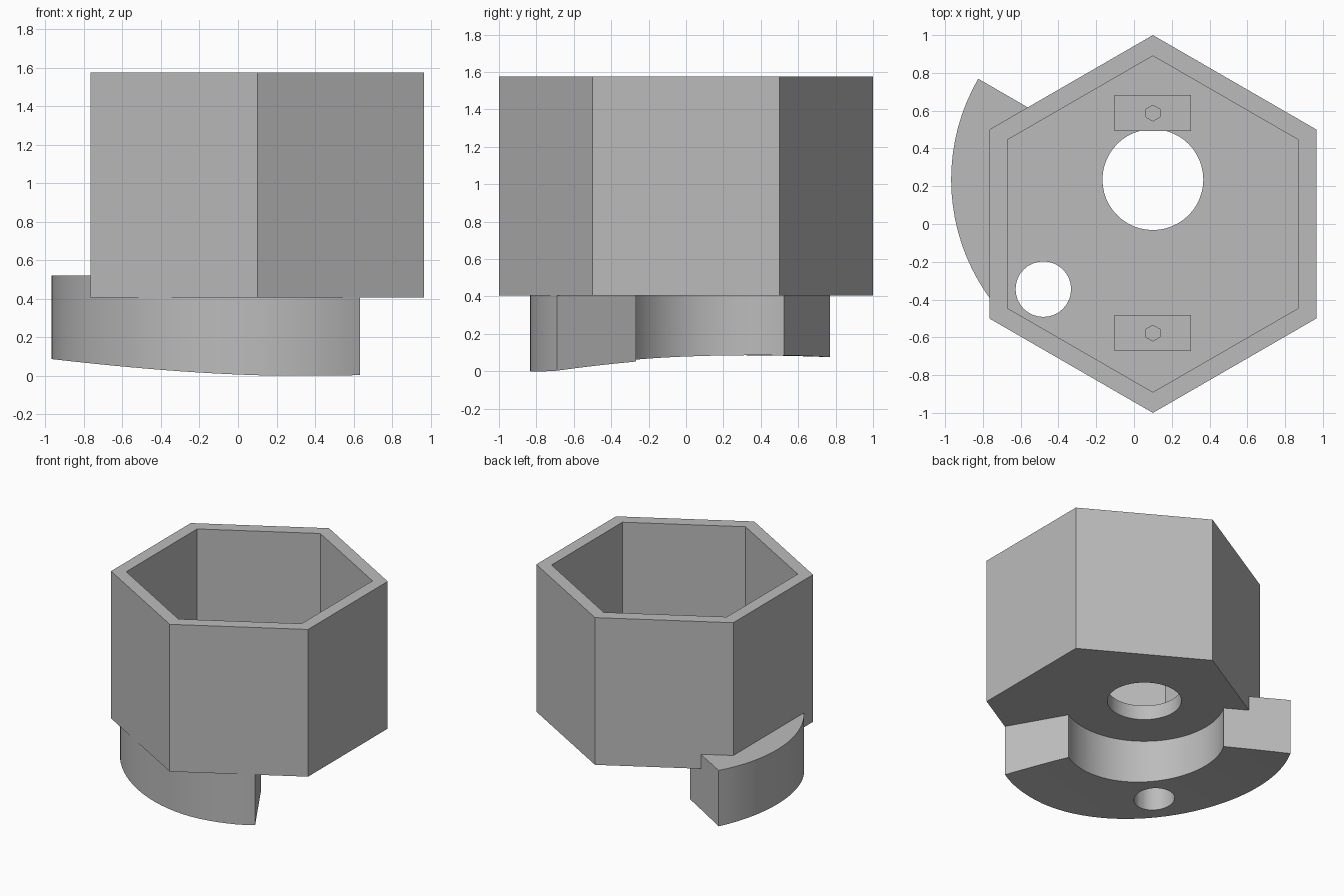
import bpy, bmesh, math

if "Cube" in bpy.data.objects:
    bpy.data.objects.remove(bpy.data.objects["Cube"], do_unlink=True)

grey = bpy.data.materials.new("plain grey")
grey.use_nodes = True
colour = (0.5, 0.5, 0.5, 1)
grey.diffuse_color = colour
grey.node_tree.nodes["Principled BSDF"].inputs["Base Color"].default_value = colour

CX = 0.1                  # axis of the hexagonal cup
PIVOT = (CX, 0.235)       # centre of the shaft hole and curved foot
FLOOR, BASE, TOP = 0.52, 0.405, 1.575


def finish(bm, name):
    bmesh.ops.recalc_face_normals(bm, faces=bm.faces)
    mesh = bpy.data.meshes.new(name)
    bm.to_mesh(mesh)
    bm.free()
    mesh.materials.append(grey)
    ob = bpy.data.objects.new(name, mesh)
    bpy.context.collection.objects.link(ob)
    return ob


def prism(name, x, y, radius, z0, z1, sides):
    """Upright prism with a corner pointing along y."""
    bm = bmesh.new()
    ring = [math.pi / 2 + math.tau * i / sides for i in range(sides)]
    face = bm.faces.new([bm.verts.new((x + radius * math.cos(a), y + radius * math.sin(a), z0))
                         for a in ring])
    ext = bmesh.ops.extrude_face_region(bm, geom=[face])["geom"]
    bmesh.ops.translate(bm, vec=(0, 0, z1 - z0),
                        verts=[v for v in ext if isinstance(v, bmesh.types.BMVert)])
    return finish(bm, name)


def block(name, x, y, z, size):
    bm = bmesh.new()
    bmesh.ops.create_cube(bm, size=1)
    bmesh.ops.scale(bm, vec=size, verts=bm.verts)
    bmesh.ops.translate(bm, vec=(x, y, z), verts=bm.verts)
    return finish(bm, name)


def combine(target, tool, operation):
    tool.hide_render = True
    mod = target.modifiers.new(operation.lower(), "BOOLEAN")
    mod.operation, mod.object, mod.solver = operation, tool, "EXACT"
    bpy.ops.object.select_all(action="DESELECT")
    bpy.context.view_layer.objects.active = target
    target.select_set(True)
    bpy.ops.object.modifier_apply(modifier=mod.name)
    bpy.data.objects.remove(tool, do_unlink=True)


def underside(x, y):
    """Gently hollowed lower surface of the foot."""
    u = y - 0.25 * x - 0.5
    return max(0, 0.086 - 0.0455 * u * u)


def curved_foot(r0, r1, start, end, steps, rings):
    bm = bmesh.new()
    rows = []
    for i in range(steps + 1):
        a = math.radians(start + (end - start) * i / steps)
        row = []
        for j in range(rings + 1):
            r = r0 + (r1 - r0) * j / rings
            x, y = PIVOT[0] + r * math.cos(a), PIVOT[1] + r * math.sin(a)
            row.append(bm.verts.new((x, y, underside(x, y))))
        rows.append(row)
    for p, q in zip(rows, rows[1:]):
        for j in range(rings):
            bm.faces.new((p[j], p[j + 1], q[j + 1], q[j]))
    ext = bmesh.ops.extrude_face_region(bm, geom=bm.faces[:])["geom"]
    for v in ext:
        if isinstance(v, bmesh.types.BMVert):
            v.co.z = FLOOR
    return finish(bm, "curved_foot")


# Hexagonal cup joined to the part-ring foot, then hollowed
cup = prism("hexagonal_cup", CX, 0, 1.0, BASE, TOP, 6)
combine(cup, curved_foot(0.58, 1.068, 150, 300, 40, 4), "UNION")
combine(cup, prism("cavity", CX, 0, 0.89, FLOOR, TOP + 0.2, 6), "DIFFERENCE")

# Shaft hole in the floor and small hole through the foot
combine(cup, prism("shaft_hole", *PIVOT, 0.267, 0.2, 0.9, 48), "DIFFERENCE")
combine(cup, prism("foot_hole", -0.48, -0.345, 0.147, -0.2, 0.9, 32), "DIFFERENCE")

# Mounting posts with screw holes
posts = []
for name, y in (("back_post", 0.587), ("front_post", -0.578)):
    post = block(name, CX, y, FLOOR + 0.085, (0.405, 0.19, 0.19))
    combine(post, prism("screw_hole", CX, y, 0.042, FLOOR + 0.03, FLOOR + 0.4, 6), "DIFFERENCE")
    posts.append(post)

# Smooth the round walls, keep the corners sharp
bpy.ops.object.select_all(action="DESELECT")
for ob in [cup] + posts:
    ob.select_set(True)
bpy.context.view_layer.objects.active = cup
bpy.ops.object.shade_smooth_by_angle(angle=math.radians(30))
